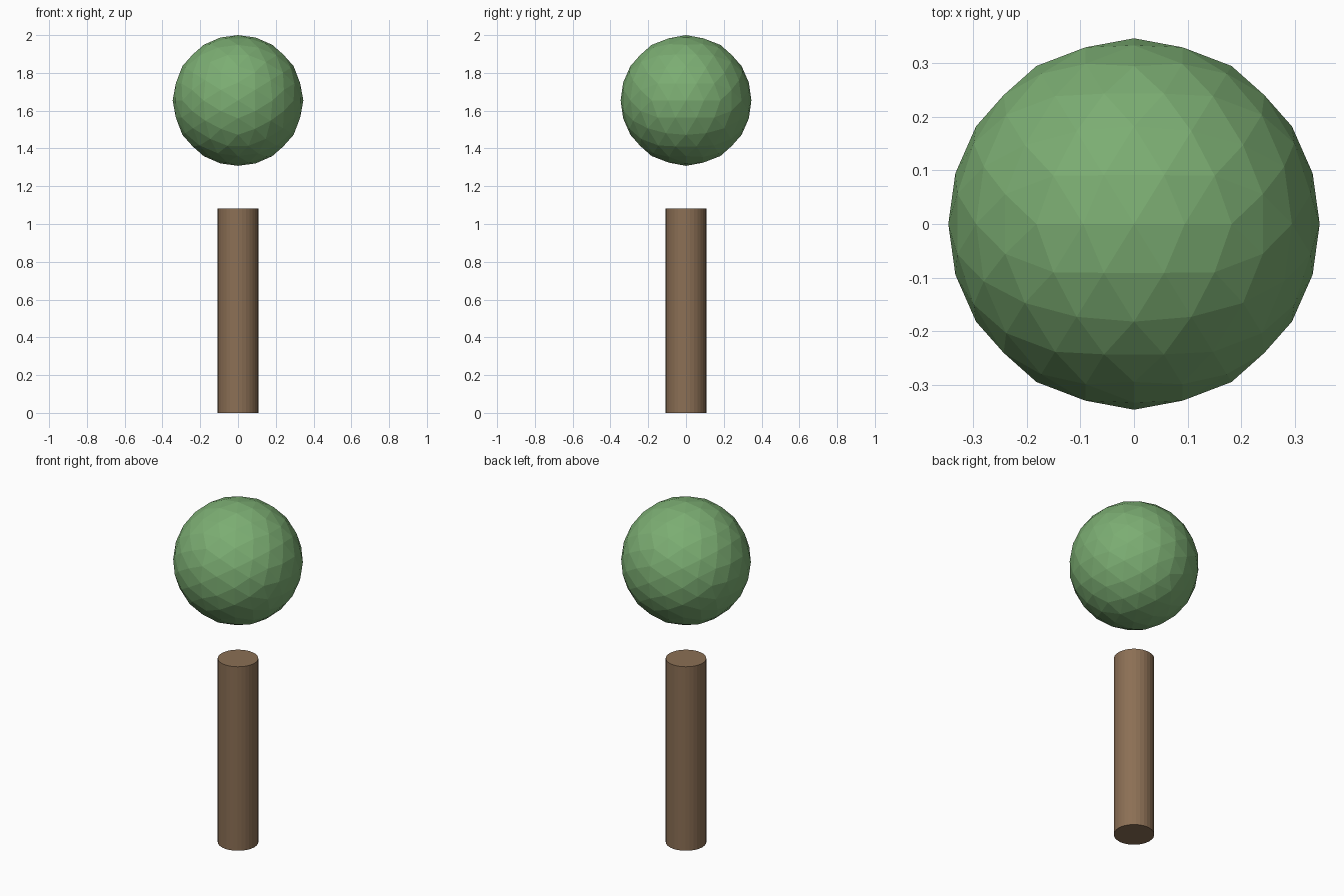
import bpy, bmesh, math
from mathutils import Vector

if "Cube" in bpy.data.objects:
    bpy.data.objects.remove(bpy.data.objects["Cube"])


def add_part(name, bm, color, location):
    bmesh.ops.recalc_face_normals(bm, faces=bm.faces)
    mesh = bpy.data.meshes.new(name)
    bm.to_mesh(mesh)
    bm.free()
    mat = bpy.data.materials.new(name + "_color")
    mat.diffuse_color = color
    mat.use_nodes = True
    mat.node_tree.nodes["Principled BSDF"].inputs["Base Color"].default_value = mat.diffuse_color
    mesh.materials.append(mat)
    obj = bpy.data.objects.new(name, mesh)
    obj.location = location
    bpy.context.collection.objects.link(obj)
    return obj


# Trunk: plain closed cylinder
TRUNK_R, TRUNK_H = 0.108, 1.081
bm = bmesh.new()
bmesh.ops.create_cone(bm, cap_ends=True, segments=32, radius1=TRUNK_R,
                      radius2=TRUNK_R, depth=TRUNK_H)
add_part("trunk", bm, (0.26, 0.16, 0.09, 1), (0, 0, TRUNK_H / 2))

# Foliage: icosahedron aligned to the axes, split twice onto a sphere
FOLIAGE_R = 0.346
t = (1 + math.sqrt(5)) / 2
bm = bmesh.new()
for a in (-1, 1):
    for b in (-t, t):
        for co in ((b, a, 0), (0, b, a), (a, 0, b)):
            bm.verts.new(co)
bmesh.ops.convex_hull(bm, input=bm.verts)
for level in range(2):
    bmesh.ops.subdivide_edges(bm, edges=bm.edges[:], cuts=1, use_grid_fill=True)
    for v in bm.verts:
        v.co = Vector(v.co).normalized() * FOLIAGE_R
add_part("foliage", bm, (0.20, 0.42, 0.17, 1), (0, 0, 2 - FOLIAGE_R))
